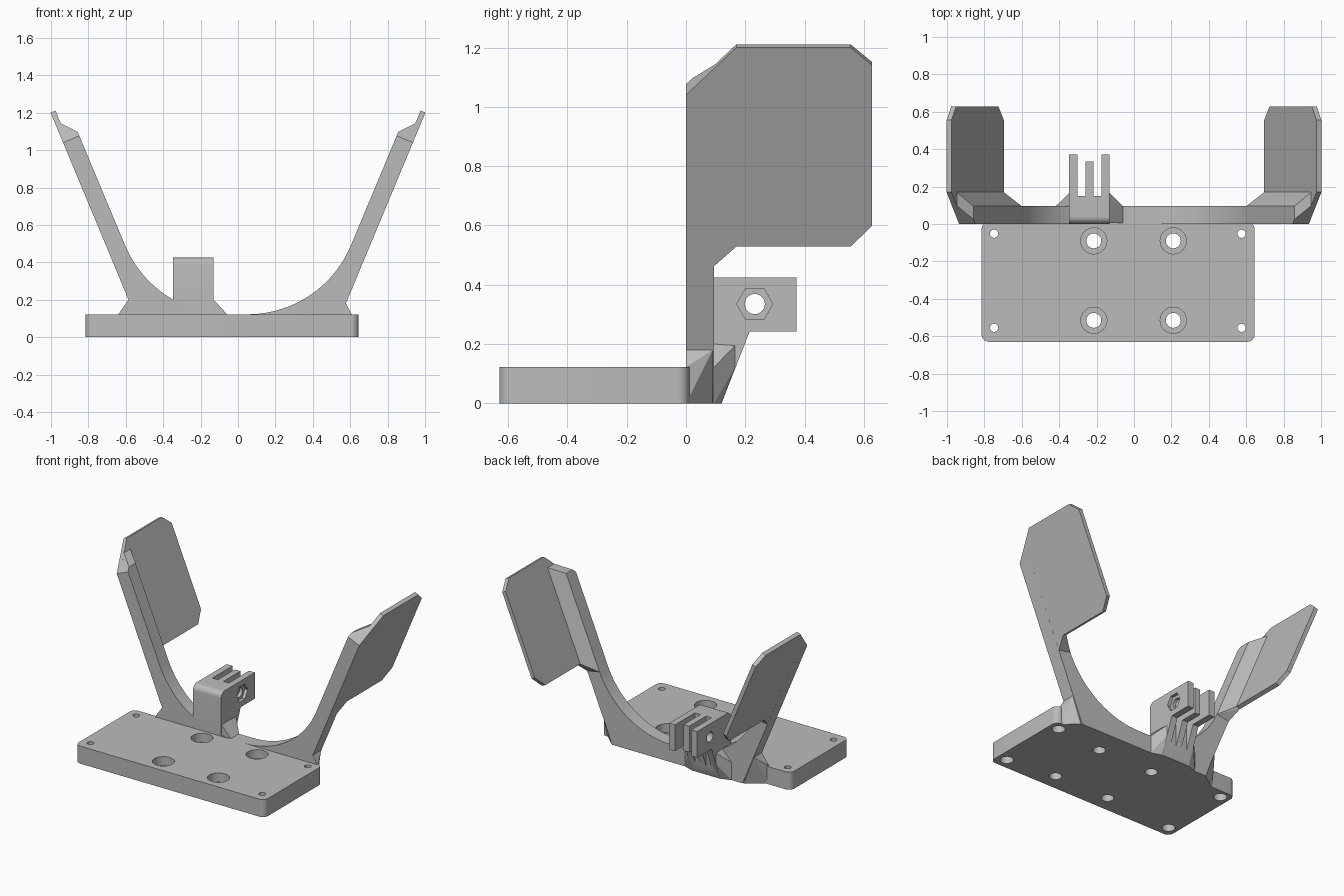
import bpy, bmesh, math
from mathutils import Vector

if "Cube" in bpy.data.objects:
    bpy.data.objects.remove(bpy.data.objects["Cube"])

GREY = (0.5, 0.5, 0.5, 1)
mat = bpy.data.materials.new("plain grey")
mat.use_nodes = True
mat.diffuse_color = GREY
mat.node_tree.nodes["Principled BSDF"].inputs["Base Color"].default_value = GREY


def finish(bm, name):
    bmesh.ops.recalc_face_normals(bm, faces=bm.faces)
    mesh = bpy.data.meshes.new(name)
    bm.to_mesh(mesh)
    bm.free()
    mesh.materials.append(mat)
    ob = bpy.data.objects.new(name, mesh)
    bpy.context.collection.objects.link(ob)
    return ob


def prism(name, points, offset):
    """Extrude a closed flat outline along an offset."""
    bm = bmesh.new()
    face = bm.faces.new([bm.verts.new(p) for p in points])
    out = bmesh.ops.extrude_face_region(bm, geom=[face], use_keep_orig=True)
    moved = [g for g in out["geom"] if isinstance(g, bmesh.types.BMVert)]
    bmesh.ops.translate(bm, verts=moved, vec=offset)
    return finish(bm, name)


def hull(name, points):
    bm = bmesh.new()
    verts = [bm.verts.new(p) for p in points]
    out = bmesh.ops.convex_hull(bm, input=verts)
    loose = [g for g in out["geom_interior"] if isinstance(g, bmesh.types.BMVert)]
    if loose:
        bmesh.ops.delete(bm, geom=loose, context="VERTS")
    bmesh.ops.dissolve_limit(bm, angle_limit=0.01, verts=bm.verts, edges=bm.edges)
    return finish(bm, name)


def box(name, lo, hi):
    return hull(name, [(x, y, z) for x in (lo[0], hi[0])
                       for y in (lo[1], hi[1]) for z in (lo[2], hi[2])])


def rod(radius, start, end, sides=32):
    """Cylinder cutter between two points."""
    a, b = Vector(start), Vector(end)
    if abs((b - a).x) > 0:
        u, v = Vector((0, 1, 0)), Vector((0, 0, 1))
    else:
        u, v = Vector((1, 0, 0)), Vector((0, 1, 0))
    ring = [a + radius * (u * math.cos(t) + v * math.sin(t))
            for t in (2 * math.pi * i / sides for i in range(sides))]
    return prism("cutter", ring, b - a)


def activate(ob):
    bpy.ops.object.select_all(action="DESELECT")
    ob.select_set(True)
    bpy.context.view_layer.objects.active = ob


def cut(ob, cutters):
    for c in cutters:
        c.hide_render = True
        mod = ob.modifiers.new("cut", "BOOLEAN")
        mod.operation, mod.solver, mod.object = "DIFFERENCE", "EXACT", c
        activate(ob)
        bpy.ops.object.modifier_apply(modifier=mod.name)
        bpy.data.objects.remove(c)


def smooth(ob):
    activate(ob)
    bpy.ops.object.shade_smooth_by_angle(angle=math.radians(30))


# Base plate with rounded corners, counterbored and plain screw holes
def arc(cx, cz, r, a0, a1, n):
    return [(cx + r * math.cos(math.radians(a0 + (a1 - a0) * i / n)),
             cz + r * math.sin(math.radians(a0 + (a1 - a0) * i / n))) for i in range(n + 1)]


H = 0.122
L, R, F, B, r = -0.815, 0.645, -0.63, 0.012, 0.04
outline = (arc(L + r, F + r, r, 180, 270, 6) + arc(R - r, F + r, r, 270, 360, 6)
           + arc(R - r, B - r, r, 0, 90, 6) + arc(L + r, B - r, r, 90, 180, 6))
plate = prism("base_plate", [(x, y, 0) for x, y in outline], (0, 0, H))
cutters = []
for y in (-0.09, -0.515):
    for x in (-0.215, 0.21):
        cutters += [rod(0.04, (x, y, -0.1), (x, y, 0.3)), rod(0.07, (x, y, 0.06), (x, y, 0.3))]
for y in (-0.052, -0.555):
    for x in (-0.748, 0.575):
        cutters += [rod(0.022, (x, y, -0.1), (x, y, 0.3)), rod(0.042, (x, y, -0.1), (x, y, 0.06))]
cut(plate, cutters)
smooth(plate)

# Leaning arm coordinates: s along the arm, n inward, y to the back
T, D, P = 0.094, 0.095, 0.028


def lean(side, s, n, y):
    return (side * (0.935 + 0.385 * s - 0.923 * n), y, 1.04 + 0.923 * s + 0.385 * n)


# Curved cradle frame joining both arms
R2 = 0.6
half = [(0.05 + R2 * math.sin(t), H + R2 * (1 - math.cos(t)))
        for t in (math.radians(67.3) * i / 20 for i in range(21))]
for n in (T, 0):
    x, _, z = lean(1, 0, n, 0)
    half.append((x, z))
half.append((0.502, 0))
profile = half + [(-x, z) for x, z in reversed(half)]
frame = prism("cradle_frame", [(x, 0, z) for x, z in profile], (0, D, 0))
smooth(frame)

for side, label in ((1, "left"), (-1, "right")):
    # Thin side paddle with clipped corners
    edge = [(0, 0), (0.174, 0.17), (0.174, 0.555), (0.109, 0.628), (-0.478, 0.628),
            (-0.554, 0.555), (-0.554, 0.165), (-0.625, D), (-0.625, 0)]
    shift = Vector(lean(side, 0, P, 0)) - Vector(lean(side, 0, 0, 0))
    prism(label + "_paddle", [lean(side, s, 0, y) for s, y in edge], shift)

    # Chamfered rib blending the arm into the paddle
    rib = [(0, T, 0), (0.024, T, 0.024), (0.024, T, D), (-0.645, T, 0), (-0.645, T, D)]
    for n in (0, P):
        rib += [(0, n, 0), (0.1, n, 0.098), (0.1, n, 0.17),
                (-0.554, n, 0.17), (-0.625, n, D), (-0.625, n, 0)]
    hull(label + "_rib", [lean(side, *p) for p in rib])

    # Gusset at the foot of the arm
    w, top = (0.608, 0.18) if side > 0 else (0.64, 0.2)
    tip = 0.502 + 0.417 * top
    foot = [(w, 0, 0), (w, 0, H), (tip, 0, top), (0.45, 0, 0),
            (0.51, 0.09, 0), (0.555, 0.09, H), (tip, 0.09, top), (0.45, 0.09, 0)]
    hull(label + "_gusset", [(side * x, y, z) for x, y, z in foot])

# Pronged hinge mount
X0, X1 = -0.347, -0.13
side_shape = ([(0, 0), (0.12, 0), (0.215, 0.243), (0.372, 0.243), (0.372, 0.425)]
              + arc(0.04, 0.385, 0.04, 90, 180, 8))
mount = prism("hinge_mount", [(X0, y, z) for y, z in side_shape], (X1 - X0, 0, 0))
cut(mount, [box("cutter", (-0.302, 0.15, -0.1), (-0.26, 0.6, 0.6)),
            box("cutter", (-0.217, 0.15, -0.1), (-0.175, 0.6, 0.6)),
            box("cutter", (-0.28, 0.335, 0.1), (-0.2, 0.6, 0.6)),
            rod(0.034, (-0.5, 0.232, 0.335), (0, 0.232, 0.335)),
            rod(0.061, (-0.152, 0.232, 0.335), (0, 0.232, 0.335), 6)])
smooth(mount)

# Flared braces on both sides of the mount
mid = (X0 + X1) / 2
inner, wide = X1 - mid, 0.18
for side, label in ((1, "left"), (-1, "right")):
    pts = [(wide, 0.005, 0), (wide, 0.005, H), (wide, D, 0), (wide, D, H),
           (inner, 0.005, 0), (inner, 0.005, 0.2), (inner, D, 0.2),
           (inner, 0.165, 0.195), (inner, 0.165, 0.12), (inner, 0.12, 0)]
    hull(label + "_mount_brace", [(mid + side * x, y, z) for x, y, z in pts])
